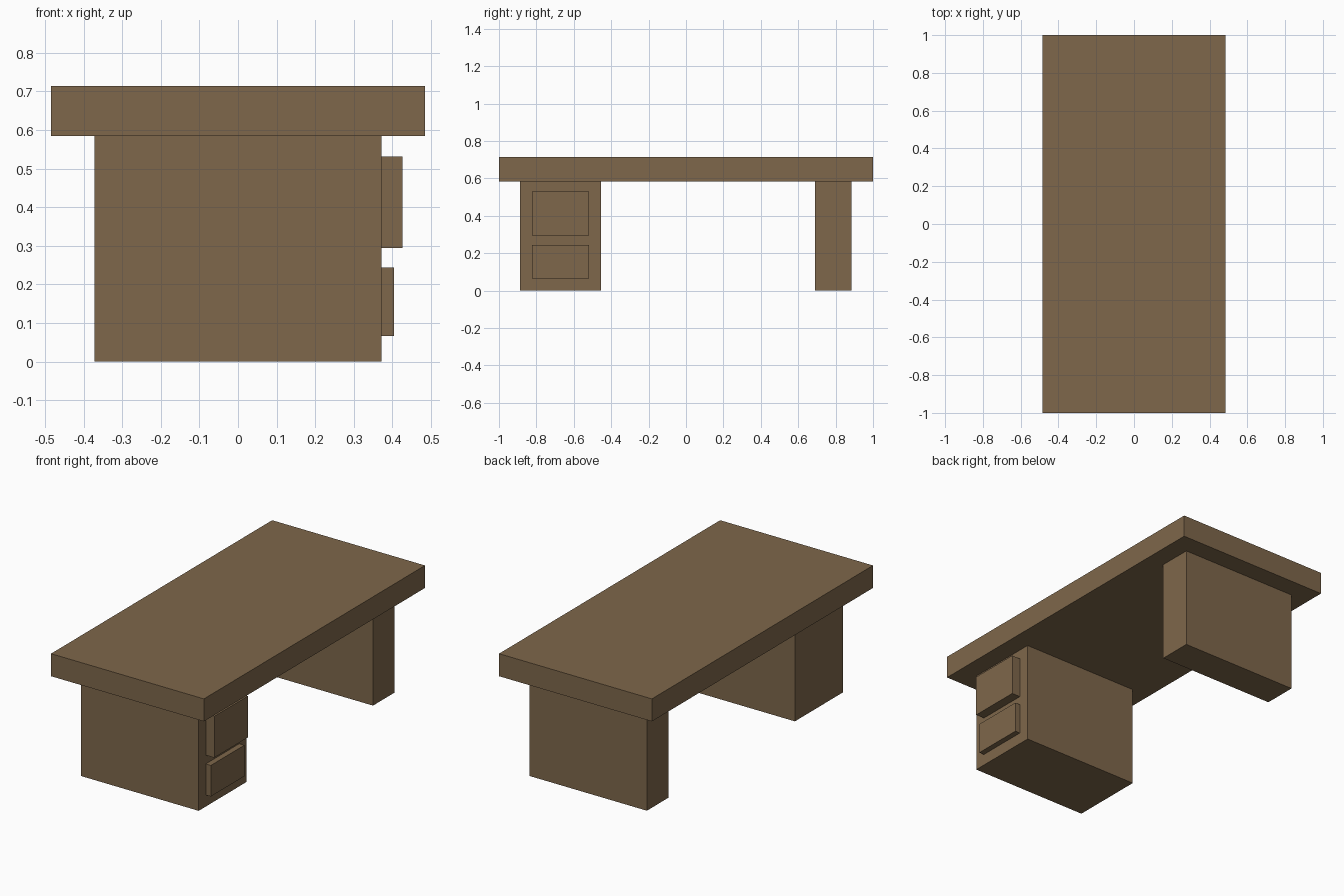
import bpy

if "Cube" in bpy.data.objects:
    bpy.data.objects.remove(bpy.data.objects["Cube"])

wood = bpy.data.materials.new("brown_wood")
wood.diffuse_color = (0.21, 0.136, 0.07, 1.0)
wood.use_nodes = True
wood.node_tree.nodes["Principled BSDF"].inputs["Base Color"].default_value = wood.diffuse_color


def box(name, x, y, z):
    """Add a box spanning the given (min, max) ranges."""
    spans = (x, y, z)
    bpy.ops.mesh.primitive_cube_add(size=1, location=[(a + b) / 2 for a, b in spans])
    obj = bpy.context.object
    obj.name = name
    obj.scale = [b - a for a, b in spans]
    bpy.ops.object.transform_apply(location=False, rotation=False, scale=True)
    obj.data.materials.append(wood)
    return obj


TOP_Z = 0.585      # underside of the desktop
BODY_X = 0.372     # half depth of the supports

# Desktop slab
box("desktop", (-0.484, 0.484), (-1.0, 1.0), (TOP_Z, 0.714))

# Supports: wide drawer pedestal and narrower leg panel
box("drawer_pedestal", (-BODY_X, BODY_X), (-0.887, -0.454), (0, TOP_Z))
box("leg_panel", (-BODY_X, BODY_X), (0.69, 0.885), (0, TOP_Z))

# Drawers standing slightly open from the pedestal's +x face
for name, front_x, z in (("upper_drawer", 0.426, (0.294, 0.531)),
                         ("lower_drawer", 0.404, (0.066, 0.244))):
    box(name, (BODY_X - 0.01, front_x), (-0.823, -0.519), z)
